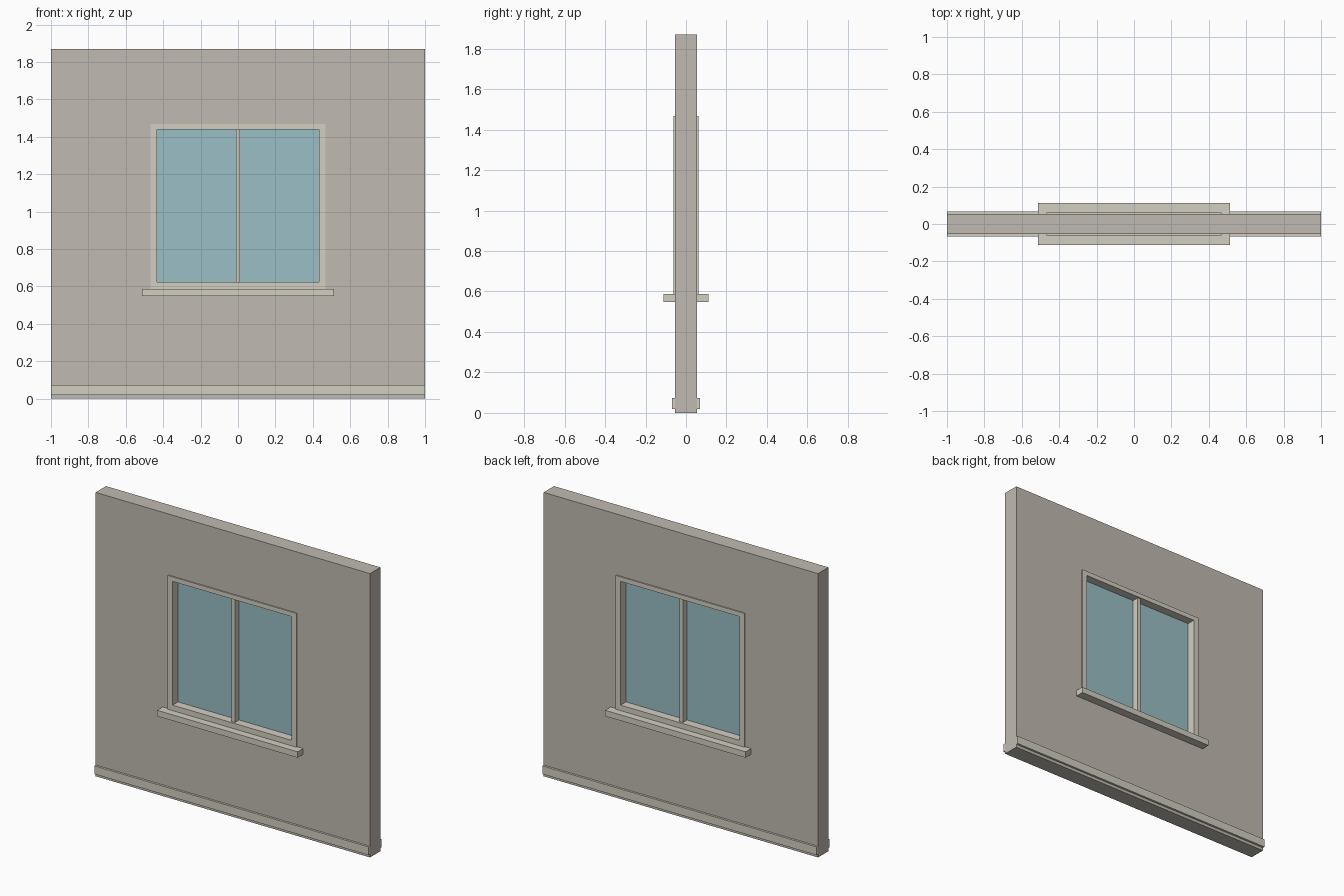
import bpy, bmesh

if "Cube" in bpy.data.objects:
    bpy.data.objects.remove(bpy.data.objects["Cube"])


def material(name, rgb):
    m = bpy.data.materials.new(name)
    m.diffuse_color = (*rgb, 1)
    m.use_nodes = True
    m.node_tree.nodes["Principled BSDF"].inputs["Base Color"].default_value = m.diffuse_color
    return m


PLASTER = material("plaster", (0.53, 0.49, 0.44))
TRIM = material("painted_trim", (0.65, 0.62, 0.54))
GLASS = material("glass", (0.32, 0.52, 0.56))


def finish(name, bm, mat):
    bmesh.ops.recalc_face_normals(bm, faces=bm.faces)
    me = bpy.data.meshes.new(name)
    bm.to_mesh(me)
    bm.free()
    me.materials.append(mat)
    ob = bpy.data.objects.new(name, me)
    bpy.context.collection.objects.link(ob)
    return ob


def box(name, x, y, z, mat):
    """Box from (min, max) pairs."""
    bm = bmesh.new()
    bmesh.ops.create_cube(bm, size=1)
    for v in bm.verts:
        for i, (lo, hi) in enumerate((x, y, z)):
            v.co[i] = lo if v.co[i] < 0 else hi
    return finish(name, bm, mat)


def ring(name, outer, inner, depth, mat):
    """Rectangular slab with an opening; rectangles are (x0, x1, z0, z1)."""
    bm = bmesh.new()
    loops = []
    for x0, x1, z0, z1 in (outer, inner):
        loops.append([bm.verts.new((x, -depth, z))
                      for x, z in ((x0, z0), (x1, z0), (x1, z1), (x0, z1))])
    a, b = loops
    faces = [bm.faces.new((a[i], a[(i + 1) % 4], b[(i + 1) % 4], b[i])) for i in range(4)]
    ext = bmesh.ops.extrude_face_region(bm, geom=faces, use_keep_orig=True)
    for v in ext["geom"]:
        if isinstance(v, bmesh.types.BMVert):
            v.co.y = depth
    return finish(name, bm, mat)


WALL_Y, FRAME_Y = 0.054, 0.062
OPENING = (-0.469, 0.469, 0.587, 1.468)
PANE = (-0.433, 0.433, 0.623, 1.438)

# Wall with opening, and the window frame filling it
ring("wall", (-1, 1, 0, 1.87), OPENING, WALL_Y, PLASTER)
ring("window_frame", OPENING, PANE, FRAME_Y, TRIM)
box("mullion", (-0.012, 0.012), (-0.05, 0.05), PANE[2:], TRIM)

# Two glass panes
for side, x in (("left", (PANE[0], -0.012)), ("right", (0.012, PANE[1]))):
    box("glass_" + side, x, (-0.006, 0.006), PANE[2:], GLASS)

# Sills and skirting boards on both faces of the wall
for side, s in (("front", -1), ("back", 1)):
    box("sill_" + side, (-0.512, 0.512), sorted((s * WALL_Y, s * 0.111)), (0.548, 0.587), TRIM)
    box("skirting_" + side, (-1, 1), sorted((s * WALL_Y, s * 0.068)), (0.02, 0.074), TRIM)
